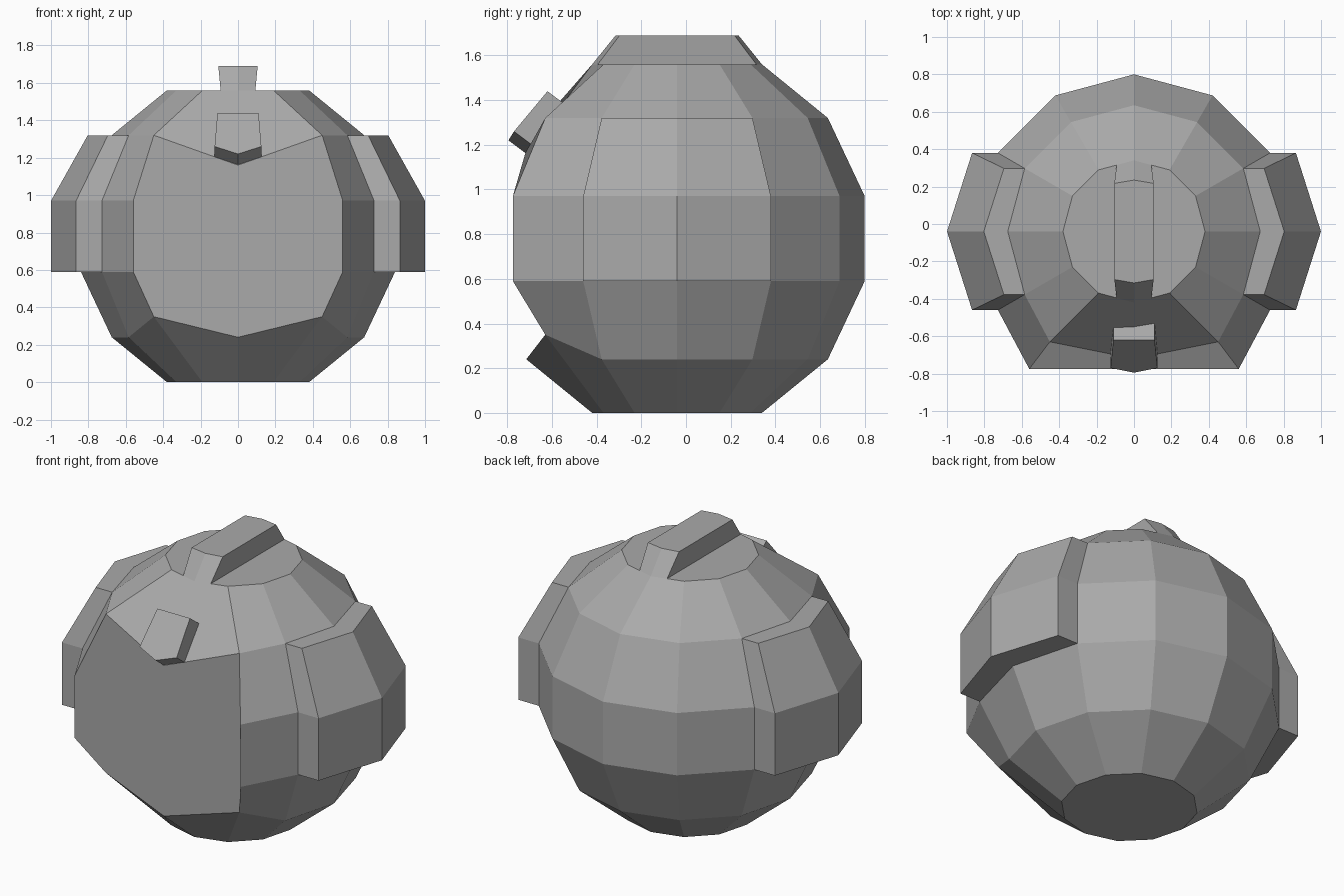
import bpy, bmesh, math

cube = bpy.data.objects.get("Cube")
if cube:
    bpy.data.objects.remove(cube, do_unlink=True)

# Single grey material
grey = bpy.data.materials.new("plain_grey")
grey.use_nodes = True
COLOUR = (0.4, 0.4, 0.4, 1)
grey.diffuse_color = COLOUR
grey.node_tree.nodes["Principled BSDF"].inputs["Base Color"].default_value = COLOUR


def finish(bm, name):
    bmesh.ops.recalc_face_normals(bm, faces=bm.faces[:])
    mesh = bpy.data.meshes.new(name)
    bm.to_mesh(mesh)
    bm.free()
    mesh.materials.append(grey)
    obj = bpy.data.objects.new(name, mesh)
    bpy.context.collection.objects.link(obj)
    return obj


def bridge_loops(name, lower, upper):
    """Closed solid between two outlines with equal point counts."""
    bm = bmesh.new()
    a = [bm.verts.new(p) for p in lower]
    b = [bm.verts.new(p) for p in upper]
    n = len(a)
    bm.faces.new(a)
    bm.faces.new(b)
    for i in range(n):
        j = (i + 1) % n
        bm.faces.new((a[i], a[j], b[j], b[i]))
    return finish(bm, name)


# Round body: stacked twelve-sided rings, counted from the front
SIDES = 12
CY = -0.04
PROFILE = [(0.38, 0), (0.675, 0.24), (0.84, 0.59),
           (0.84, 0.97), (0.675, 1.32), (0.38, 1.56)]
bm = bmesh.new()
rings = []
for r, z in PROFILE:
    angles = [math.tau * k / SIDES for k in range(SIDES)]
    rings.append([bm.verts.new((r * math.sin(a), CY - r * math.cos(a), z))
                  for a in angles])

# Widen the front columns into the rim of the face opening
RIM = {1: (0.45, -0.63, 0.35), 2: (0.56, -0.775, 0.59),
       3: (0.56, -0.775, 0.97), 4: (0.45, -0.63, 1.32)}
for row, (x, y, z) in RIM.items():
    rings[row][1].co = (x, y, z)
    rings[row][-1].co = (-x, y, z)
rings[4][0].co = (0, -0.72, 1.16)

side_faces = []
for row in range(len(rings) - 1):
    for k in range(SIDES):
        if row in (1, 2, 3) and k in (0, SIDES - 1):
            continue
        j = (k + 1) % SIDES
        low, high = rings[row], rings[row + 1]
        face = bm.faces.new((low[k], low[j], high[j], high[k]))
        if row in (2, 3) and k in (2, 3, 8, 9):
            side_faces.append(face)
bm.faces.new(rings[0])
bm.faces.new(rings[-1])

# Flat front panel
right_rim = [rings[row][1] for row in RIM]
left_rim = [rings[row][-1] for row in reversed(RIM)]
bm.faces.new([rings[1][0]] + right_rim + [rings[4][0]] + left_rim)
for row in (2, 3):
    bm.verts.remove(rings[row][0])

# Raised side pads
result = bmesh.ops.extrude_face_region(bm, geom=side_faces)
for v in result["geom"]:
    if isinstance(v, bmesh.types.BMVert):
        v.co.x *= 1.19
leftover = [f for f in side_faces if f.is_valid]
if leftover:
    bmesh.ops.delete(bm, geom=leftover, context="FACES_ONLY")
finish(bm, "body")


# Crest along the top, pointed at both ends
def crest_outline(half, corner, tip, z):
    return [(0, CY - tip, z), (half, CY - corner, z), (half, CY + corner, z),
            (0, CY + tip, z), (-half, CY + corner, z), (-half, CY - corner, z)]


bridge_loops("top_crest", crest_outline(0.093, 0.355, 0.38, 1.56),
             crest_outline(0.105, 0.257, 0.275, 1.69))

# Brow block with a pointed lower edge, sunk into the slope
outer = [(-0.11, -0.62, 1.44), (0.11, -0.62, 1.44), (0.125, -0.77, 1.26),
         (0, -0.795, 1.22), (-0.125, -0.77, 1.26)]
inner = [(x, y + 0.12, z - 0.09) for x, y, z in outer]
bridge_loops("brow_block", inner, outer)
